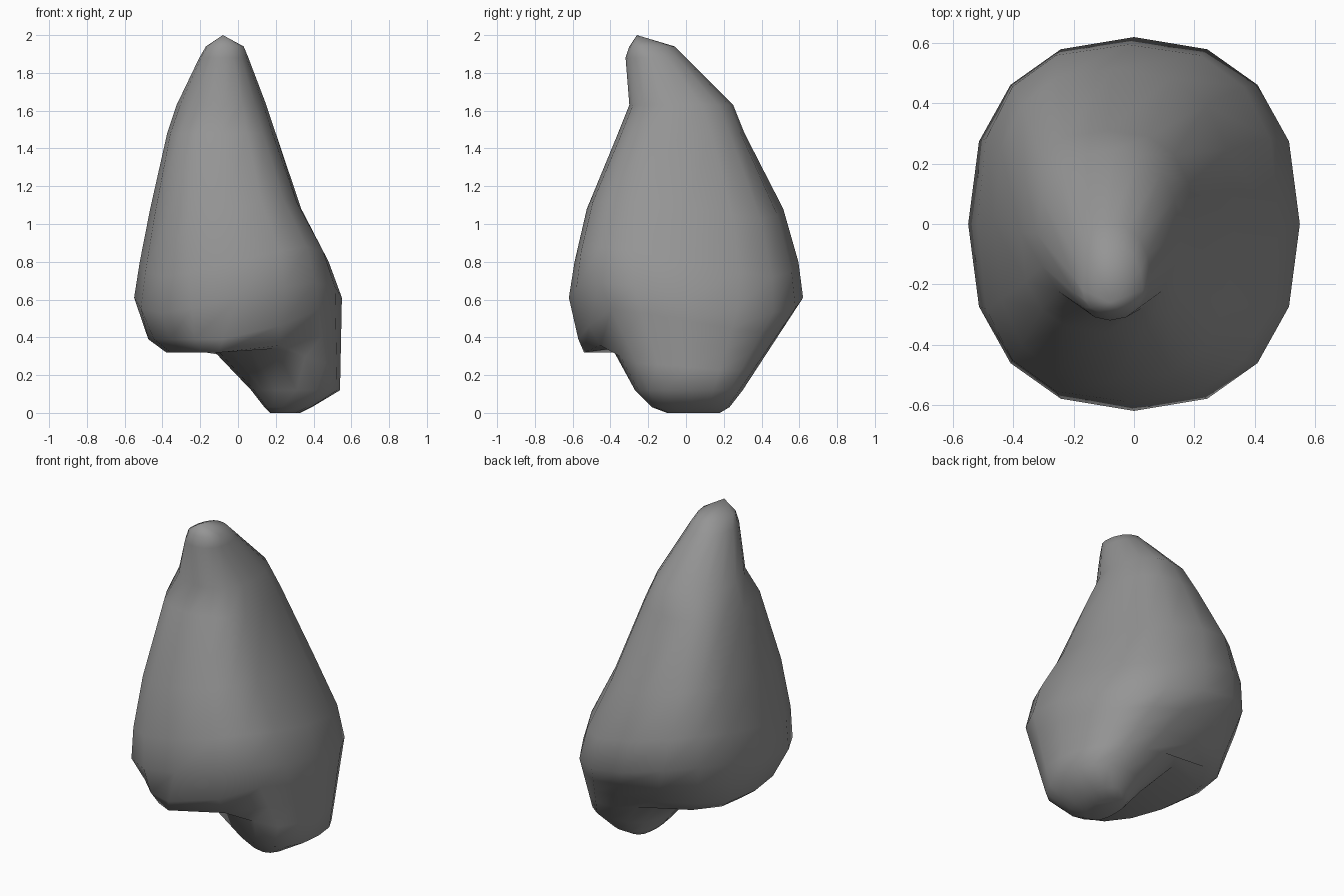
import bpy
import bmesh
from math import cos, sin, pi, copysign, radians
from mathutils import Vector

cube = bpy.data.objects.get("Cube")
if cube:
    bpy.data.objects.remove(cube, do_unlink=True)

SIDES = 16

# Outlines by height:
# roundness, warp, z, x min, x middle, x max, y min, y middle, y max
FOOT = [
    (2.3, 0, 0.00, 0.17, 0.23, 0.33, -0.10, 0.04, 0.18),
    (2.3, 0, 0.03, 0.14, 0.30, 0.39, -0.18, 0.03, 0.23),
    (2.4, 0, 0.12, 0.07, 0.31, 0.54, -0.27, 0.02, 0.30),
]
BELLY = [
    (2.2, 0, 0.34, -0.14, 0.2, 0.54, -0.39, 0.03, 0.43),
    (1.8, 0, 0.32, -0.38, -0.1, 0.54, -0.54, 0, 0.46),
    (2.0, 0, 0.39, -0.475, -0.08, 0.545, -0.57, 0, 0.52),
]
BODY = [
    (2.35, 0.08, 0.61, -0.55, 0, 0.55, -0.62, 0, 0.62),
    (2.6, 0.08, 0.80, -0.52, -0.02, 0.48, -0.59, 0, 0.595),
    (2.6, 0.05, 1.08, -0.465, -0.07, 0.335, -0.525, 0, 0.515),
    (2.6, 0, 1.48, -0.375, -0.09, 0.20, -0.36, -0.03, 0.31),
    (2.1, 0, 1.63, -0.325, -0.06, 0.15, -0.30, -0.03, 0.25),
    (2.1, 0, 1.88, -0.205, -0.08, 0.055, -0.32, -0.17, 0.0),
    (2.1, 0, 1.94, -0.17, -0.08, 0.03, -0.30, -0.22, -0.06),
]
PEAK = (-0.08, -0.26, 2.0)


def span(low, middle, high, t):
    return middle + t * ((high - middle) if t > 0 else (middle - low))


def outline(roundness, warp, z, x_min, x_mid, x_max, y_min, y_mid, y_max):
    def rounded(value):
        return copysign(abs(value) ** (2 / roundness), value)

    points = []
    for i in range(SIDES):
        angle = 2 * pi * i / SIDES
        x = span(x_min, x_mid, x_max, rounded(cos(angle)))
        y = span(y_min, y_mid, y_max, rounded(sin(angle)))
        points.append(Vector((x, y, z - warp * sin(2 * angle))))
    return points


def slope_weight(i):
    """One where the flank runs straight into the foot, zero under the belly."""
    turn = 2 * pi * i / SIDES - radians(27)
    away = abs((turn + pi) % (2 * pi) - pi)
    return min(1, max(0, (radians(115) - away) / radians(40)))


foot = [outline(*row) for row in FOOT]
body = [outline(*row) for row in BODY]

# Belly underside, merging into a straight flank above the foot
belly = []
for step, row in enumerate(BELLY, start=1):
    points = outline(*row)
    for i, point in enumerate(points):
        flank = foot[-1][i].lerp(body[0][i], step / (len(BELLY) + 1))
        points[i] = point.lerp(flank, slope_weight(i))
    belly.append(points)

# Loft the rock from its foot to its peak
bm = bmesh.new()
rings = [[bm.verts.new(p) for p in ring] for ring in foot + belly + body]
bm.faces.new(list(reversed(rings[0])))
for lower, upper in zip(rings, rings[1:]):
    for i in range(SIDES):
        j = (i + 1) % SIDES
        bm.faces.new((lower[i], lower[j], upper[j], upper[i]))
tip = bm.verts.new(PEAK)
for i in range(SIDES):
    bm.faces.new((rings[-1][i], rings[-1][(i + 1) % SIDES], tip))
bmesh.ops.recalc_face_normals(bm, faces=bm.faces)
for face in bm.faces:
    face.smooth = True

mesh = bpy.data.meshes.new("rock")
bm.to_mesh(mesh)
bm.free()
rock = bpy.data.objects.new("rock", mesh)
bpy.context.collection.objects.link(rock)

# Plain stone colour
stone = bpy.data.materials.new("stone grey")
stone.use_nodes = True
grey = (0.3, 0.3, 0.3, 1)
stone.diffuse_color = grey
stone.node_tree.nodes["Principled BSDF"].inputs["Base Color"].default_value = grey
mesh.materials.append(stone)
